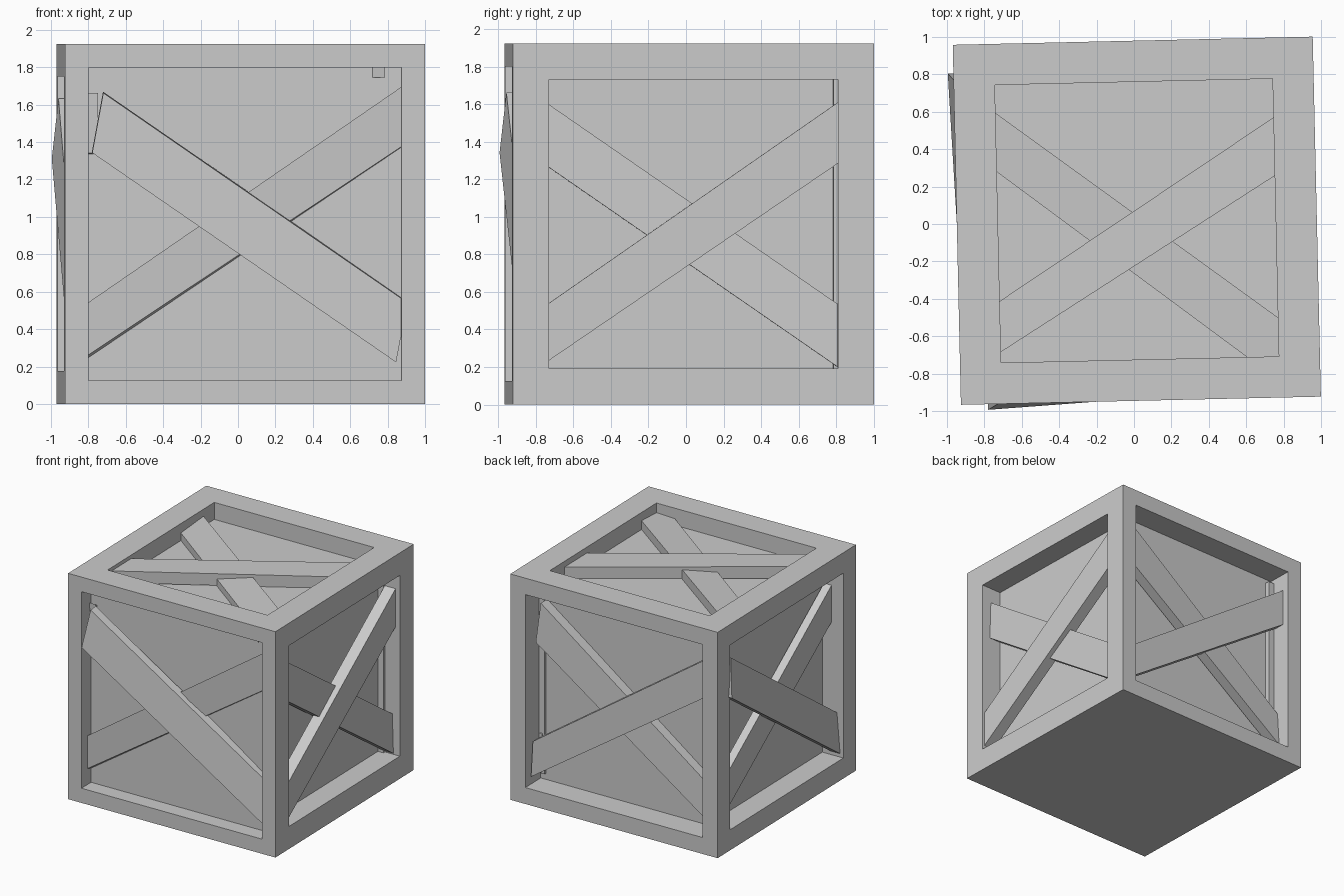
import bpy, bmesh, math
from mathutils import Matrix, Vector

if "Cube" in bpy.data.objects:
    bpy.data.objects.remove(bpy.data.objects["Cube"])

S = 1.925            # crate side
H = S / 2
PLACE = Matrix.Translation((0.015, 0.0175, H)) @ Matrix.Rotation(math.radians(1.3), 4, 'Z')

# each side: right, up, outward axes, frame width, recess depth
SIDES = {
    "front": ((1, 0, 0), (0, 0, 1), (0, -1, 0), 0.125, 0.132),
    "right": ((0, 1, 0), (0, 0, 1), (1, 0, 0), 0.192, 0.19),
    "back": ((-1, 0, 0), (0, 0, 1), (0, 1, 0), 0.14, 0.213),
    "left": ((0, -1, 0), (0, 0, 1), (-1, 0, 0), 0.175, 0.195),
    "top": ((1, 0, 0), (0, 1, 0), (0, 0, 1), 0.22, 0.145),
}


def finish(bm, name):
    bmesh.ops.recalc_face_normals(bm, faces=bm.faces)
    me = bpy.data.meshes.new(name)
    bm.to_mesh(me)
    bm.free()
    ob = bpy.data.objects.new(name, me)
    bpy.context.collection.objects.link(ob)
    ob.matrix_world = PLACE


# crate body: cube with one framed recess per side, flat underneath
def crate_body():
    bm = bmesh.new()
    bmesh.ops.create_cube(bm, size=S)
    for right, up, out, margin, depth in SIDES.values():
        n = Vector(out)
        face = max(bm.faces, key=lambda f: f.calc_center_median().dot(n) + f.normal.dot(n))
        bmesh.ops.inset_individual(bm, faces=[face], thickness=margin, use_even_offset=True)
        inner = bmesh.ops.extrude_discrete_faces(bm, faces=[face])["faces"][0]
        bmesh.ops.translate(bm, verts=inner.verts, vec=-n * depth)
    finish(bm, "crate_body")


# plank: four front corners (right, up, out from the side plane), thickness, downward lean of the back
def plank(side, label, corners, thick, lean=0.0):
    r, u, n = (Vector(a) for a in SIDES[side][:3])
    bm = bmesh.new()
    front = [bm.verts.new(r * a + u * b + n * (H + p)) for a, b, p in corners]
    back = [bm.verts.new(v.co - n * thick - u * lean) for v in front]
    bm.faces.new(front)
    bm.faces.new(back[::-1])
    for i in range(4):
        j = (i + 1) % 4
        bm.faces.new((front[j], front[i], back[i], back[j]))
    finish(bm, f"{side}_{label}_plank")


crate_body()

# corners in order: lower left, lower right, upper right, upper left
plank("front", "falling", [(-.817, .38, .03), (.81, -.74, -.055), (.87, -.42, -.09), (-.757, .70, -.005)], .07, -.007)
plank("front", "rising", [(-.85, -.71, -.085), (.85, .42, -.122), (.85, .74, -.10), (-.85, -.43, -.085)], .06, .02)

plank("right", "rising", [(-.78, -.735, -.02), (.775, .325, -.04), (.775, .65, -.04), (-.78, -.43, -.02)], .10)
plank("right", "falling", [(-.78, .31, -.08), (.775, -.765, -.06), (.775, -.43, -.07), (-.78, .645, -.09)], .10)

plank("back", "rising", [(-.81, -.75, -.06), (.83, .36, -.06), (.83, .68, -.06), (-.80, -.45, -.07)], .09)
plank("back", "falling", [(-.80, .38, -.11), (.82, -.75, -.11), (.83, -.46, -.13), (-.76, .72, -.12)], .09)

plank("left", "falling", [(-.81, .35, .03), (.79, -.76, -.03), (.81, -.43, -.06), (-.77, .67, -.005)], .09)
plank("left", "rising", [(-.80, -.75, -.09), (.84, .38, -.11), (.85, .70, -.11), (-.78, -.43, -.09)], .07)

plank("top", "rising", [(-.75, -.69, -.03), (.75, .228, -.05), (.75, .54, -.05), (-.75, -.418, -.03)], .10)
plank("top", "falling", [(-.745, .28, -.08), (.75, -.88, -.09), (.75, -.54, -.07), (-.745, .595, -.06)], .09)
